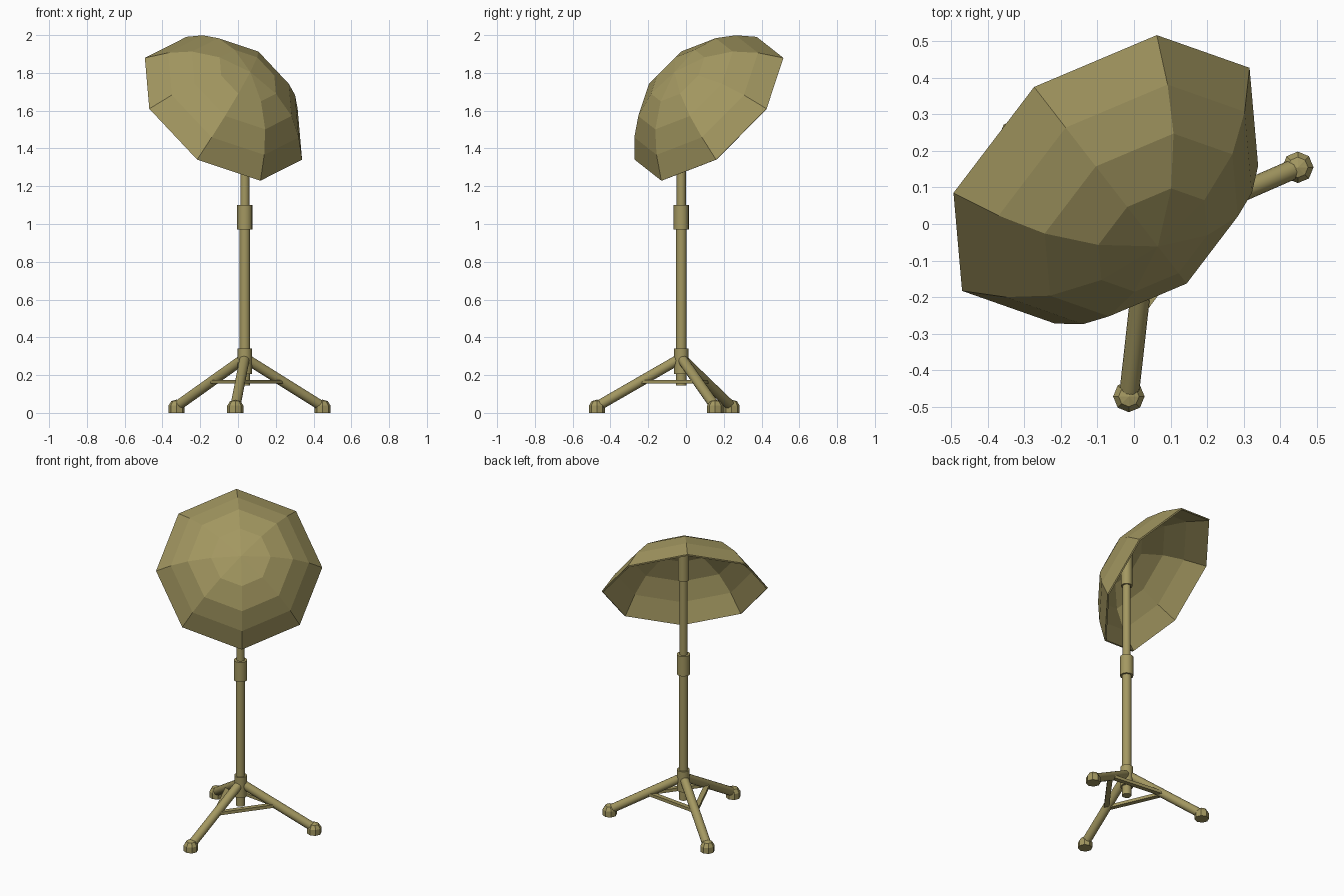
import bpy, bmesh, math
from mathutils import Matrix, Vector

cube = bpy.data.objects.get("Cube")
if cube:
    bpy.data.objects.remove(cube, do_unlink=True)

khaki = bpy.data.materials.new("khaki_metal")
khaki.use_nodes = True
colour = (0.37, 0.315, 0.12, 1)
khaki.diffuse_color = colour
khaki.node_tree.nodes["Principled BSDF"].inputs["Base Color"].default_value = colour


def finish(name, bm, smooth):
    bmesh.ops.remove_doubles(bm, verts=bm.verts, dist=1e-5)
    bmesh.ops.recalc_face_normals(bm, faces=bm.faces)
    mesh = bpy.data.meshes.new(name)
    bm.to_mesh(mesh)
    bm.free()
    mesh.materials.append(khaki)
    obj = bpy.data.objects.new(name, mesh)
    bpy.context.collection.objects.link(obj)
    if smooth:
        bpy.ops.object.select_all(action="DESELECT")
        obj.select_set(True)
        bpy.context.view_layer.objects.active = obj
        bpy.ops.object.shade_smooth_by_angle(angle=math.radians(30))
    return obj


def lathe(name, profile, matrix, sides=16, smooth=True):
    """Spin a (radius, height) profile around local z."""
    bm = bmesh.new()
    verts = [bm.verts.new((r, 0, h)) for r, h in profile]
    edges = [bm.edges.new(pair) for pair in zip(verts, verts[1:])]
    bmesh.ops.spin(bm, geom=verts + edges, cent=(0, 0, 0), axis=(0, 0, 1),
                   angle=math.tau, steps=sides, use_merge=True)
    bm.transform(matrix)
    return finish(name, bm, smooth)


def tube(name, radius, start, end):
    axis = end - start
    matrix = Matrix.Translation(start) @ axis.to_track_quat("Z", "Y").to_matrix().to_4x4()
    length = axis.length
    return lathe(name, [(0, 0), (radius, 0), (radius, length), (0, length)], matrix)


def strip(name, start, end, width, height):
    bm = bmesh.new()
    bmesh.ops.create_cube(bm, size=1)
    axis = end - start
    turn = Matrix.Rotation(math.atan2(axis.y, axis.x), 4, "Z")
    bm.transform(Matrix.Translation((start + end) / 2) @ turn
                 @ Matrix.Diagonal((axis.length, width, height, 1)))
    return finish(name, bm, False)


base = Vector((0.036, -0.025, 0))


def at(z, radius=0.0, angle=0.0):
    return base + Vector((radius * math.cos(angle), radius * math.sin(angle), z))


# Telescopic pole with its collars
tube("lower_pole", 0.028, at(0.145), at(1.0))
tube("upper_pole", 0.024, at(0.98), at(1.65))
tube("clamp_collar", 0.04, at(0.97), at(1.1))
tube("leg_hub", 0.038, at(0.205), at(0.34))
tube("reflector_mount", 0.034, at(1.59), at(1.81))

# Tripod legs, feet and braces
angles = [math.radians(23.6 + 120 * i) for i in range(3)]
foot_profile = [(0, 0), (0.043, 0), (0.043, 0.038), (0.028, 0.062), (0, 0.07)]
for i, a in enumerate(angles):
    tube(f"leg_{i + 1}", 0.027, at(0.285, 0.01, a), at(0.036, 0.445, a))
    lathe(f"foot_{i + 1}", foot_profile, Matrix.Translation(at(0, 0.449, a)),
          sides=8, smooth=False)
    strip(f"brace_{i + 1}", at(0.165, 0.22, a), at(0.165, 0.22, angles[i - 1]), 0.03, 0.02)

# Tilted eight-sided reflector dish
across = Vector((0.79, 0.613, 0)).normalized()
tilt = math.radians(50)
facing = Vector((math.sin(tilt) * across.y, -math.sin(tilt) * across.x, math.cos(tilt)))
side = facing.cross(across)
frame = Matrix((across, side, facing)).transposed().to_4x4()
frame.translation = (-0.077, 0.122, 1.61)
dish_profile = [(0.497, 0), (0.413, 0.113), (0.315, 0.206), (0.178, 0.274), (0, 0.303)]
dish = lathe("reflector_dish", dish_profile, frame, sides=8, smooth=False)
# Keep the shell's faces pointing outward so that it thickens inward
if sum(((p.center - frame.translation).dot(p.normal) for p in dish.data.polygons)) < 0:
    dish.data.flip_normals()
shell = dish.modifiers.new("thickness", "SOLIDIFY")
shell.thickness = 0.01
shell.offset = -1
